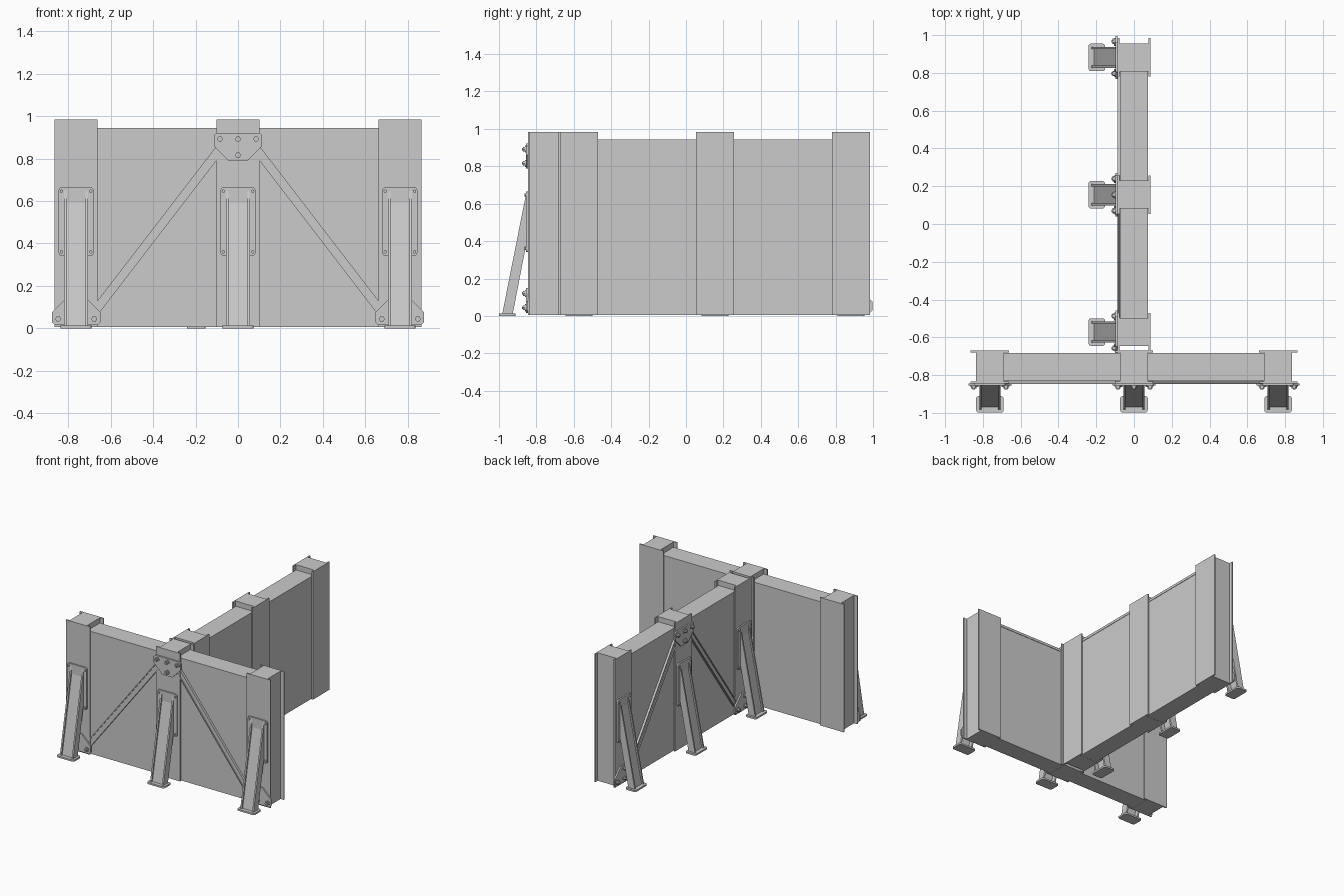
import bpy, bmesh, math
from mathutils import Matrix, Vector

if "Cube" in bpy.data.objects:
    bpy.data.objects.remove(bpy.data.objects["Cube"])


def prism(name, M, pts, axis, a, b):
    """Extrude a 2D outline along an axis: 'x' uses (y,z), 'y' uses (x,z), 'z' uses (x,y)."""
    def co(p, q, t):
        return {'x': (t, p, q), 'y': (p, t, q), 'z': (p, q, t)}[axis]
    bm = bmesh.new()
    lo = [bm.verts.new(M @ Vector(co(p, q, a))) for p, q in pts]
    hi = [bm.verts.new(M @ Vector(co(p, q, b))) for p, q in pts]
    bm.faces.new(lo)
    bm.faces.new(hi)
    n = len(pts)
    for i in range(n):
        j = (i + 1) % n
        bm.faces.new((lo[i], lo[j], hi[j], hi[i]))
    bmesh.ops.recalc_face_normals(bm, faces=bm.faces)
    me = bpy.data.meshes.new(name)
    bm.to_mesh(me)
    bm.free()
    ob = bpy.data.objects.new(name, me)
    bpy.context.collection.objects.link(ob)
    return ob


def box(name, M, x0, x1, y0, y1, z0, z1):
    return prism(name, M, [(x0, y0), (x1, y0), (x1, y1), (x0, y1)], 'z', z0, z1)


def round_rect(cx, cy, w, h, r):
    pts = []
    for k, (sx, sy) in enumerate([(1, 1), (-1, 1), (-1, -1), (1, -1)]):
        for i in range(4):
            t = math.radians(90 * k + 30 * i)
            pts.append((cx + sx * (w - r) + r * math.cos(t),
                        cy + sy * (h - r) + r * math.sin(t)))
    return pts


def disc(cx, cy, r, n):
    return [(cx + r * math.cos(math.tau * i / n), cy + r * math.sin(math.tau * i / n))
            for i in range(n)]


F = -0.087          # front face of the post flange in wall space
P = F - 0.011       # front face of the plates bolted on it


def bolt(M, x, z):
    prism("bolt_washer", M, disc(x, z, 0.019, 16), 'y', P - 0.004, P)
    prism("bolt_head", M, disc(x, z, 0.014, 6), 'y', P - 0.015, P - 0.004)
    prism("bolt_shank", M, disc(x, z, 0.007, 10), 'y', P - 0.021, P - 0.015)


def gusset(M, cx, flip):
    half = [(0.042, 0.788), (0.114, 0.86), (0.114, 0.908), (0.101, 0.921)]
    fz = (lambda z: 0.936 - z) if flip else (lambda z: z)
    pts = [(cx + x, fz(z)) for x, z in half] + [(cx - x, fz(z)) for x, z in reversed(half)]
    prism("gusset_plate", M, pts, 'y', P, F)
    for x, z in [(-0.085, 0.892), (0, 0.892), (0.085, 0.892), (0, 0.816)]:
        bolt(M, cx + x, fz(z))


def post(M, cx):
    # flanged post
    box("post_core", M, cx - 0.074, cx + 0.074, F + 0.01, -F - 0.01, 0.005, 0.983)
    for y in (F, -F - 0.01):
        box("post_flange", M, cx - 0.1015, cx + 0.1015, y, y + 0.01, 0.005, 0.983)


def raker(M, cx):
    # leaning prop: two side flanges and a recessed web
    side = [(P - 0.126, 0.013), (P - 0.07, 0.013), (P, 0.375), (P, 0.648)]
    web = [(P - 0.114, 0.013), (P - 0.102, 0.013), (P, 0.525), (P, 0.59)]
    for s in (-1, 1):
        prism("raker_flange", M, side, 'x', cx + s * 0.044, cx + s * 0.056)
    prism("raker_web", M, web, 'x', cx - 0.044, cx + 0.044)
    # foot plate and head plate with corner bolts
    prism("raker_foot_plate", M, round_rect(cx, P - 0.099, 0.073, 0.044, 0.014), 'z', 0, 0.013)
    prism("raker_head_plate", M, round_rect(cx, 0.503, 0.082, 0.162, 0.014), 'y', P, F)
    for sx in (-1, 1):
        for z in (0.36, 0.646):
            prism("head_plate_bolt", M, disc(cx + sx * 0.069, z, 0.008, 8), 'y', P - 0.008, P)


def brace(M, s, L):
    # angle-iron diagonal from the top gusset to an outer bottom gusset
    a, b = Vector((s * 0.085, 0.846)), Vector((s * (L - 0.095), 0.088))
    d = (b - a).normalized()
    n = Vector((-d.y, d.x)) * s
    for name, lo, hi, y0, y1 in [("brace_plate", -0.021, 0.021, F + 0.006, F + 0.012),
                                 ("brace_upper_leg", 0.014, 0.021, F - 0.001, F + 0.016),
                                 ("brace_lower_leg", -0.021, -0.014, F - 0.001, F + 0.016)]:
        pts = [a + n * lo, b + n * lo, b + n * hi, a + n * hi]
        prism(name, M, [tuple(p) for p in pts], 'y', y0, y1)


def wall(M, L):
    for cx in (-L, 0, L):
        post(M, cx)
        raker(M, cx)
    gusset(M, 0, False)
    for s in (-1, 1):
        x0, x1 = sorted((s * 0.07, s * (L - 0.07)))
        box("wall_panel", M, x0, x1, -0.071, 0.071, 0.006, 0.924)
        box("wall_cap", M, x0, x1, -0.074, 0.074, 0.924, 0.943)
        gusset(M, s * L, True)
        brace(M, s, L)


# front wall and the wall running back from its middle
wall(Matrix.Translation((0, -0.758, 0)), 0.763)
wall(Matrix.Translation((0, 0.155, 0)) @ Matrix.Rotation(-math.pi / 2, 4, 'Z'), 0.727)
